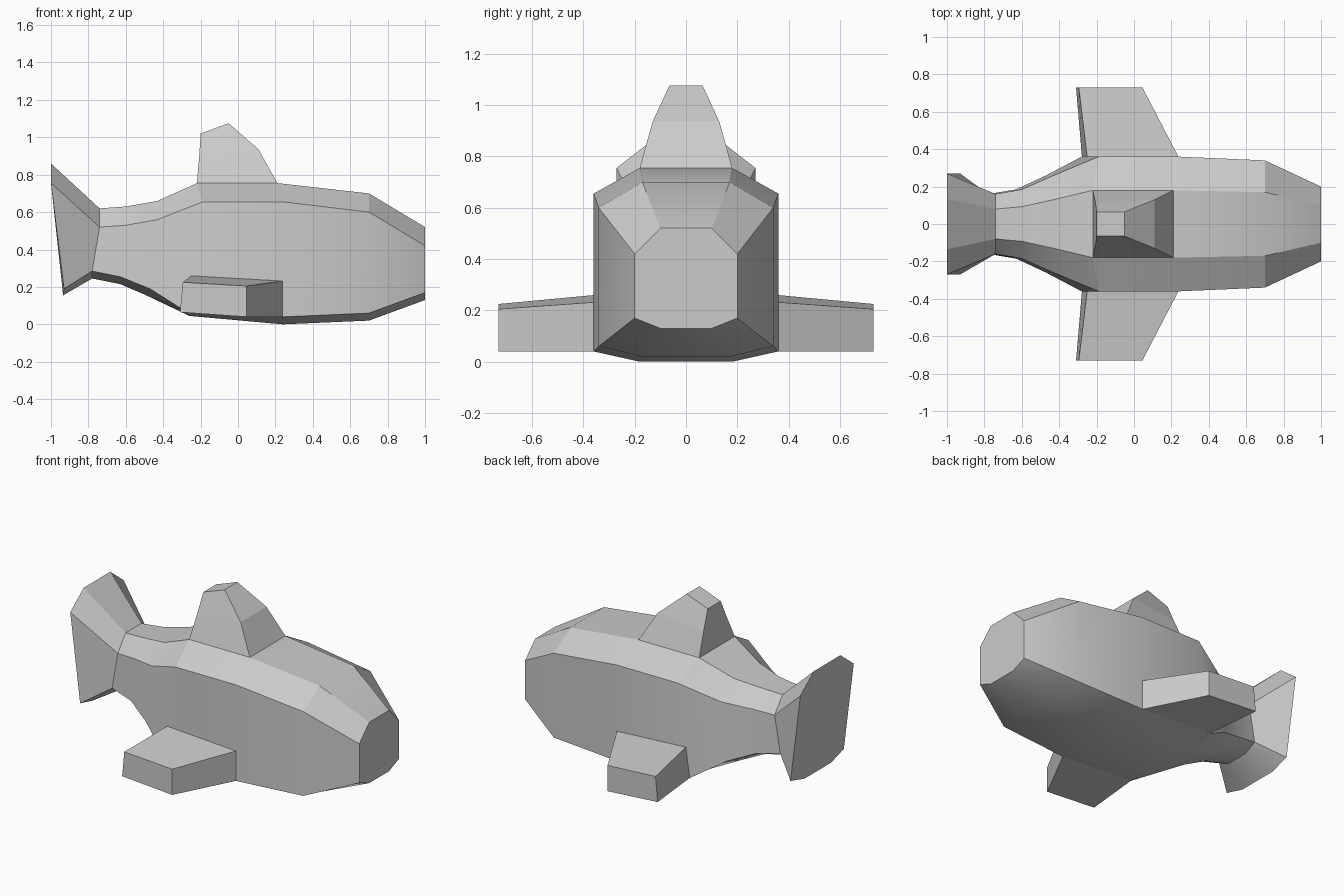
import bpy, bmesh
from math import radians

if "Cube" in bpy.data.objects:
    bpy.data.objects.remove(bpy.data.objects["Cube"])


def make_object(name, rings, cap_start=True, smooth=False):
    """Skin a list of closed rings and cap the ends."""
    bm = bmesh.new()
    loops = [[bm.verts.new(p) for p in ring] for ring in rings]
    n = len(loops[0])
    for a, b in zip(loops, loops[1:]):
        for i in range(n):
            j = (i + 1) % n
            bm.faces.new((a[i], a[j], b[j], b[i]))
    if cap_start:
        bm.faces.new(loops[0])
    bm.faces.new(loops[-1])
    bmesh.ops.recalc_face_normals(bm, faces=bm.faces)
    mesh = bpy.data.meshes.new(name)
    bm.to_mesh(mesh)
    bm.free()
    obj = bpy.data.objects.new(name, mesh)
    bpy.context.collection.objects.link(obj)
    if smooth:
        bpy.ops.object.select_all(action='DESELECT')
        obj.select_set(True)
        bpy.context.view_layer.objects.active = obj
        bpy.ops.object.shade_smooth_by_angle(angle=radians(25))
    return obj


# Body and tail: half-width, then (x, z) of top, upper side, lower side, bottom
sections = [
    (0.20, (1.00, 0.52), (1.00, 0.42), (1.00, 0.17), (1.00, 0.13)),
    (0.34, (0.70, 0.70), (0.70, 0.60), (0.70, 0.06), (0.70, 0.02)),
    (0.36, (0.21, 0.755), (0.24, 0.655), (0.24, 0.04), (0.24, 0.0)),
    (0.36, (-0.22, 0.755), (-0.19, 0.655), (-0.28, 0.07), (-0.26, 0.045)),
    (0.26, (-0.43, 0.66), (-0.43, 0.56), (-0.47, 0.19), (-0.49, 0.155)),
    (0.185, (-0.60, 0.63), (-0.60, 0.53), (-0.63, 0.255), (-0.63, 0.215)),
    (0.16, (-0.74, 0.62), (-0.74, 0.52), (-0.78, 0.285), (-0.78, 0.245)),
    (0.27, (-1.00, 0.86), (-1.00, 0.755), (-0.93, 0.19), (-0.935, 0.155)),
]


def body_ring(w, *points):
    widths = (w / 2, w, w, w / 2)
    right = [(x, -y, z) for (x, z), y in zip(points, widths)]
    return right + [(x, -y, z) for x, y, z in reversed(right)]


make_object("body", [body_ring(*s) for s in sections], smooth=True)

# Dorsal fin: (x, half-width, z) of the back and front of each level
levels = [
    ((-0.22, 0.18, 0.755), (0.21, 0.18, 0.755)),
    ((-0.207, 0.117, 0.90), (0.11, 0.13, 0.935)),
    ((-0.20, 0.065, 1.02), (-0.05, 0.065, 1.075)),
]
make_object("dorsal_fin", [
    [(b[0], -b[1], b[2]), (f[0], -f[1], f[2]), (f[0], f[1], f[2]), (b[0], b[1], b[2])]
    for b, f in levels], cap_start=False)

# Side fins: root and tip outlines, mirrored across the body
root = [(-0.25, 0.26), (0.24, 0.232), (0.24, 0.04), (-0.278, 0.07)]
tip = [(-0.295, 0.225), (0.045, 0.205), (0.045, 0.04), (-0.31, 0.065)]
for side, label in ((-1, "right"), (1, "left")):
    make_object(label + "_side_fin", [
        [(x, side * y, z) for x, z in outline]
        for y, outline in ((0.355, root), (0.73, tip))], cap_start=False)
